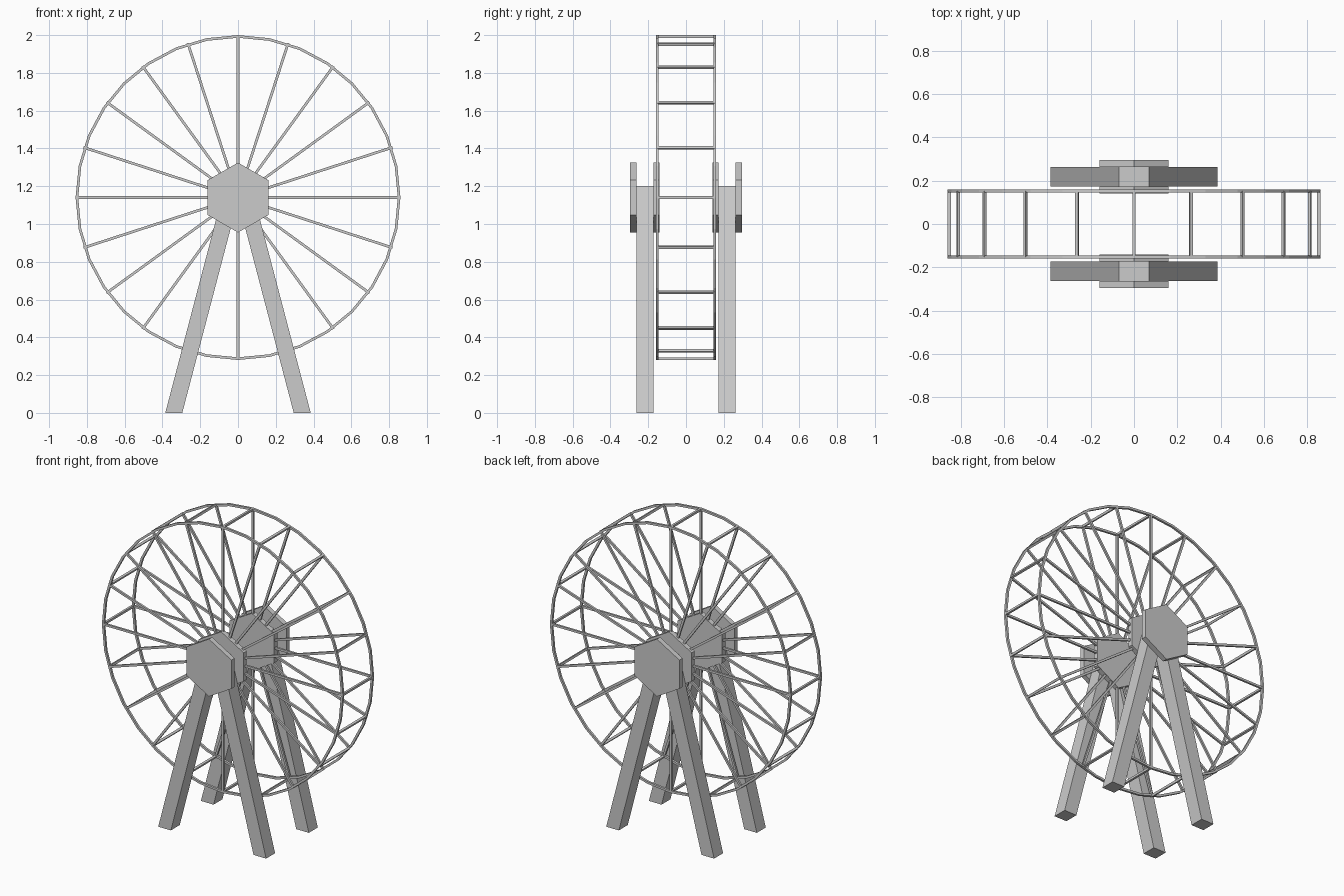
import bpy, bmesh
from math import sin, cos, pi
from mathutils import Matrix, Vector

if "Cube" in bpy.data.objects:
    bpy.data.objects.remove(bpy.data.objects["Cube"])

CZ = 1.14        # axle height
R = 0.86         # outer wheel radius
T = 0.014        # bar thickness
RIM_Y = 0.152    # rim centre plane
N = 20           # spokes per side


def finish(name, bm):
    bmesh.ops.recalc_face_normals(bm, faces=bm.faces)
    me = bpy.data.meshes.new(name)
    bm.to_mesh(me)
    bm.free()
    ob = bpy.data.objects.new(name, me)
    bpy.context.collection.objects.link(ob)
    return ob


def extrude_profile(name, pts, y0, y1):
    """Extrude an XZ outline between two y planes."""
    bm = bmesh.new()
    face = bm.faces.new([bm.verts.new((x, y0, z)) for x, z in pts])
    ext = bmesh.ops.extrude_face_region(bm, geom=[face])
    verts = [v for v in ext["geom"] if isinstance(v, bmesh.types.BMVert)]
    bmesh.ops.translate(bm, vec=(0, y1 - y0, 0), verts=verts)
    return finish(name, bm)


def radial_bars(name, size, radius, y):
    """A ring of boxes, each centred at the given radius."""
    bm = bmesh.new()
    for i in range(N):
        m = (Matrix.Translation((0, y, CZ)) @ Matrix.Rotation(2 * pi * i / N, 4, 'Y')
             @ Matrix.Translation((0, 0, radius)) @ Matrix.Diagonal((*size, 1)))
        bmesh.ops.create_cube(bm, size=1, matrix=m)
    return finish(name, bm)


def rim(name, y, seg=32):
    """Square-section ring with straight segments."""
    bm = bmesh.new()
    h = T / 2
    section = [(R, y - h), (R, y + h), (R - T, y + h), (R - T, y - h)]
    rings = []
    for i in range(seg):
        a = 2 * pi * i / seg
        rings.append([bm.verts.new((r * sin(a), yy, CZ + r * cos(a))) for r, yy in section])
    for i in range(seg):
        a, b = rings[i], rings[(i + 1) % seg]
        for k in range(4):
            bm.faces.new((a[k], a[(k + 1) % 4], b[(k + 1) % 4], b[k]))
    return finish(name, bm)


hexagon = [(0.185 * sin(k * pi / 3), CZ + 0.185 * cos(k * pi / 3)) for k in range(6)]
a_frame = [(-0.385, 0), (-0.295, 0), (0, 1.125), (0.295, 0),
           (0.385, 0), (0.07, 1.2), (-0.07, 1.2)]

for side, s in (("front", -1), ("back", 1)):
    # Support legs and the hub plates either side of them
    extrude_profile(side + "_support_legs", a_frame, s * 0.172, s * 0.263)
    extrude_profile(side + "_outer_hub_plate", hexagon, s * 0.263, s * 0.296)
    extrude_profile(side + "_inner_hub_plate", hexagon, s * 0.14, s * 0.172)
    # Wheel side
    rim(side + "_rim", s * RIM_Y)
    inner = 0.1
    radial_bars(side + "_spokes", (T, T * 0.9, R - T / 2 - inner),
                (R - T / 2 + inner) / 2, s * RIM_Y)

# Crossbars joining the two rims
radial_bars("rim_crossbars", (T, 2 * RIM_Y, T), R - T / 2, 0)
